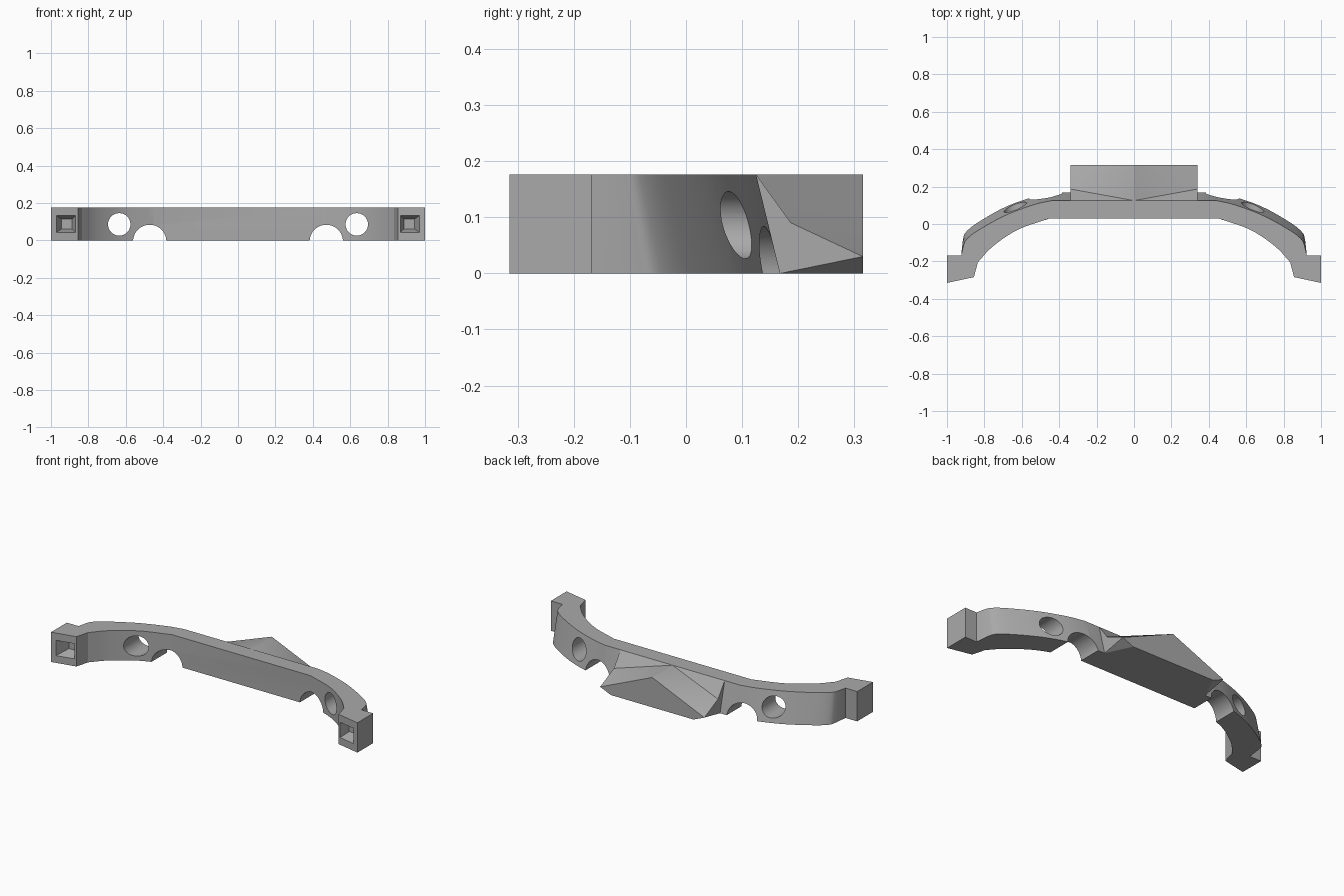
import bpy, bmesh, math
from mathutils import Vector

if "Cube" in bpy.data.objects:
    bpy.data.objects.remove(bpy.data.objects["Cube"])

H = 0.176  # bumper height

grey = bpy.data.materials.new("plain grey")
grey.diffuse_color = (0.4, 0.4, 0.4, 1)
grey.use_nodes = True
grey.node_tree.nodes["Principled BSDF"].inputs["Base Color"].default_value = grey.diffuse_color


def make(name, verts, faces):
    bm = bmesh.new()
    vs = [bm.verts.new(v) for v in verts]
    for f in faces:
        bm.faces.new([vs[i] for i in f])
    bmesh.ops.recalc_face_normals(bm, faces=bm.faces)
    me = bpy.data.meshes.new(name)
    bm.to_mesh(me)
    bm.free()
    me.materials.append(grey)
    ob = bpy.data.objects.new(name, me)
    bpy.context.collection.objects.link(ob)
    return ob


def loft(name, a, b):
    """Closed solid between two rings of equal length."""
    n = len(a)
    faces = [list(range(n)), list(range(n, 2 * n))]
    faces += [[i, (i + 1) % n, n + (i + 1) % n, n + i] for i in range(n)]
    return make(name, list(a) + list(b), faces)


def smooth(pts, steps=5):
    """Catmull-Rom curve through 2D points."""
    p = [Vector(q) for q in pts]
    p = [2 * p[0] - p[1]] + p + [2 * p[-1] - p[-2]]
    out = []
    for i in range(1, len(p) - 2):
        a, b, c, d = p[i - 1:i + 3]
        for k in range(steps):
            t = k / steps
            out.append(0.5 * (2 * b + (c - a) * t + (2 * a - 5 * b + 4 * c - d) * t * t
                              + (3 * b - a - 3 * c + d) * t ** 3))
    return [tuple(q) for q in out] + [tuple(pts[-1])]


# Plan outline of the right half, from the front inner curve round to the back
inner = smooth([(0.45, 0.03), (0.62, -0.03), (0.755, -0.12), (0.835, -0.205)])
block = [(0.856, -0.284), (1, -0.315), (1, -0.168)]
low = smooth([(0.40, 0.168), (0.54, 0.143), (0.69, 0.09), (0.835, 0.008), (0.90, -0.045), (0.915, -0.085)])
high = smooth([(0.44, 0.125), (0.54, 0.102), (0.69, 0.045), (0.835, -0.035), (0.895, -0.082), (0.912, -0.115)])
end = [(0.924, -0.168)]


def ring(back, z):
    half = inner + block + end + back[::-1]
    full = half + [(-x, y) for x, y in half[::-1]]
    return [(x, y, z) for x, y in full]


bumper = loft("bumper", ring(low, 0), ring(high, H))

# Faceted rear keel, rooted inside the bumper
half = [(0.34, 0.08, H), (0.34, 0.125, H), (0.34, 0.187, 0.09),
        (0.34, 0.315, 0.03), (0.34, 0.168, 0), (0.34, 0.08, 0), (0.27, 0.315, 0)]
verts = half + [(-x, y, z) for x, y, z in half] + [(0, 0.125, H), (0, 0.315, H)]
A, P = 14, 15
faces = [[0, 1, A, 8, 7], [0, 5, 12, 7], [5, 4, 6, 13, 11, 12], [6, 3, P, 10, 13]]
for o in (0, 7):
    faces += [[o + i for i in range(6)], [o + 3, o + 4, o + 6],
              [o + 1, o + 2, A], [A, o + 2, P], [P, o + 2, o + 3]]
keel = make("rear_keel", verts, faces)


def circle(x, z, r, y, n=40):
    return [(x + r * math.cos(2 * math.pi * i / n), y, z + r * math.sin(2 * math.pi * i / n))
            for i in range(n)]


def rect(x, hx, z, hz, ya, slope):
    """Rectangle facing the front, following the angled end face."""
    s = math.copysign(1, x)
    return [(x + s * dx, ya - slope * dx, z + dz)
            for dx, dz in ((-hx, -hz), (hx, -hz), (hx, hz), (-hx, hz))]


cutters = []
for s, side in ((1, "right"), (-1, "left")):
    # Round through holes and arched lower notches
    cutters.append(loft(side + "_hole_cutter", circle(s * 0.635, 0.086, 0.06, -0.5),
                        circle(s * 0.635, 0.086, 0.06, 0.5)))
    cutters.append(loft(side + "_arch_cutter", circle(s * 0.472, -0.005, 0.089, -0.5),
                        circle(s * 0.472, -0.005, 0.089, 0.5)))
    # Tapered socket in each end block
    cutters.append(loft(side + "_socket_cutter", rect(s * 0.92, 0.0555, 0.088, 0.048, -0.308, 0.21),
                        rect(s * 0.915, 0.028, 0.088, 0.026, -0.23, 0.0)))


def boolean(tool, op):
    m = bumper.modifiers.new(tool.name, 'BOOLEAN')
    m.object, m.operation, m.solver = tool, op, 'EXACT'


boolean(keel, 'UNION')
for c in cutters:
    boolean(c, 'DIFFERENCE')

bpy.context.view_layer.objects.active = bumper
bumper.select_set(True)
bpy.ops.object.convert(target='MESH')
for c in cutters + [keel]:
    bpy.data.objects.remove(c)
bpy.ops.object.shade_smooth_by_angle(angle=math.radians(25))
